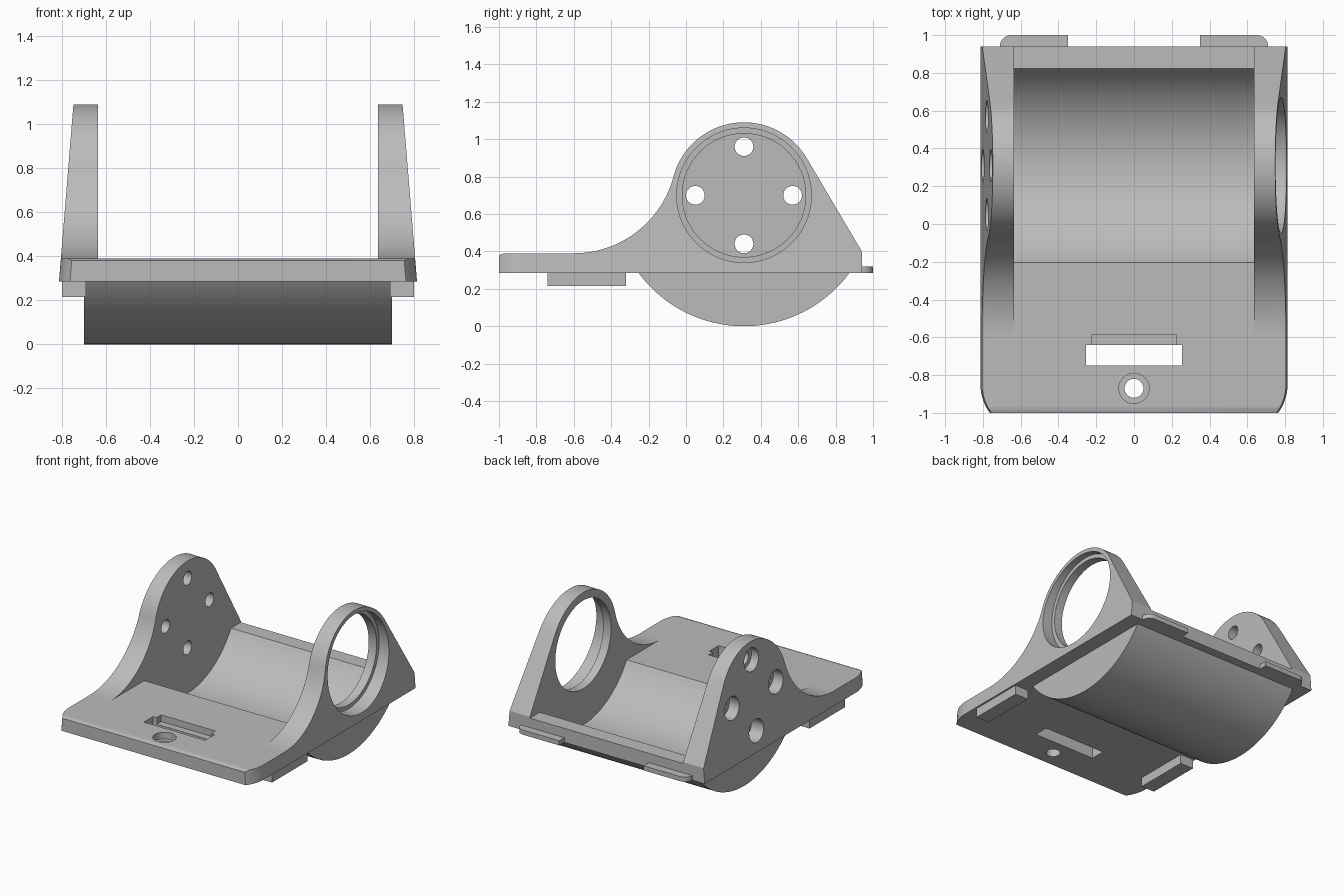
import bpy, bmesh, math

if "Cube" in bpy.data.objects:
    bpy.data.objects.remove(bpy.data.objects["Cube"], do_unlink=True)

grey = bpy.data.materials.new("light grey plastic")
grey.use_nodes = True
COLOUR = (0.5, 0.5, 0.5, 1)
grey.diffuse_color = COLOUR
grey.node_tree.nodes["Principled BSDF"].inputs["Base Color"].default_value = COLOUR

# Shared centre of the bearing, the cradle and the rounded cheeks (y, z)
CY, CZ = 0.31, 0.70
FLOOR, UNDER = 0.39, 0.285
INNER = 0.635


def arc(cx, cy, r, start, end, n=32):
    """Points on an arc, angles in degrees."""
    angles = [math.radians(start + (end - start) * i / n) for i in range(n + 1)]
    return [(cx + r * math.cos(a), cy + r * math.sin(a)) for a in angles]


def circle(cx, cy, r, n=64):
    return arc(cx, cy, r, 0, 360, n)[:-1]


def rect(a0, b0, a1, b1):
    return [(a0, b0), (a1, b0), (a1, b1), (a0, b1)]


def prism(name, points, axis, low, high):
    """Extrude a (y, z) outline along x, or an (x, y) outline along z."""
    bm = bmesh.new()

    def ring(d):
        return [bm.verts.new((d, p, q) if axis == "x" else (p, q, d)) for p, q in points]

    a, b = ring(low), ring(high)
    bm.faces.new(a)
    bm.faces.new(b)
    for i in range(len(a)):
        j = (i + 1) % len(a)
        bm.faces.new((a[i], a[j], b[j], b[i]))
    bmesh.ops.recalc_face_normals(bm, faces=bm.faces)
    mesh = bpy.data.meshes.new(name)
    bm.to_mesh(mesh)
    bm.free()
    mesh.materials.append(grey)
    obj = bpy.data.objects.new(name, mesh)
    bpy.context.collection.objects.link(obj)
    return obj


def activate(obj):
    bpy.ops.object.select_all(action="DESELECT")
    obj.select_set(True)
    bpy.context.view_layer.objects.active = obj


def combine(target, tool, operation="DIFFERENCE"):
    tool.hide_render = True
    mod = target.modifiers.new("combine", "BOOLEAN")
    mod.operation, mod.solver, mod.object = operation, "EXACT", tool
    activate(target)
    bpy.ops.object.modifier_apply(modifier=mod.name)
    bpy.data.objects.remove(tool, do_unlink=True)


def smooth(obj):
    activate(obj)
    bpy.ops.object.shade_smooth_by_angle(angle=math.radians(25))


# Side silhouette: flat front, concave sweep, round top, straight back slope
sweep = 0.5515
turn = math.degrees(math.atan2(CZ - FLOOR - sweep, CY + 0.6))
silhouette = [(-1, UNDER), (-1, 0.38), (-0.97, FLOOR)]
silhouette += arc(-0.6, FLOOR + sweep, sweep, -90, turn)
silhouette += arc(CY, CZ, 0.39, 180 + turn, 30.5, 40)[1:]
silhouette += [(0.94, 0.40), (0.94, UNDER)]
body = prism("cradle_body", silhouette, "x", -1, 1)

# Drafted outer walls with rounded front corners
right_edge = [(0.80, -1.1)] + arc(0.60, -0.85, 0.25, -36.87, 0, 12) + [(0.85, 1.1)]
outline = right_edge + [(-x, y) for x, y in reversed(right_edge)]
envelope = prism("envelope", outline, "z", 0.1, 1.3)
for v in envelope.data.vertices:
    v.co.x -= math.copysign(0.118 * (v.co.z - UNDER), v.co.x)
combine(body, envelope, "INTERSECT")

# Rounded belly below the plate
half = math.degrees(math.acos((CZ - 0.33) / 0.70))
belly = prism("belly", arc(CY, CZ, 0.70, -90 - half, -90 + half, 48), "x", -0.70, 0.70)
combine(body, belly, "UNION")

# Open space between the cheeks with the cylindrical trough
half = math.degrees(math.acos((CZ - FLOOR) / 0.60))
trough = [(-0.6, FLOOR)] + arc(CY, CZ, 0.60, -90 - half, -90 + half, 48)
trough += [(1.2, FLOOR), (1.2, 1.4), (-0.6, 1.4)]
combine(body, prism("trough", trough, "x", -INNER, INNER))

# Stepped bearing opening in the left cheek
combine(body, prism("bearing_hole", circle(CY, CZ, 0.33, 96), "x", 0.5, 1))
combine(body, prism("bearing_seat", circle(CY, CZ, 0.36, 96), "x", 0.70, 1))

# Four counterbored screw holes in the right cheek
for dy, dz in ((1, 0), (-1, 0), (0, 1), (0, -1)):
    y, z = CY + 0.26 * dy, CZ + 0.26 * dz
    combine(body, prism("screw_hole", circle(y, z, 0.05, 32), "x", -1, -0.5))
    combine(body, prism("screw_seat", circle(y, z, 0.085, 40), "x", -1, -0.70))

# Slot with a shallow ledge, and a counterbored hole in the front plate
combine(body, prism("slot", rect(-0.255, -0.75, 0.255, -0.64), "z", 0.1, 0.6))
combine(body, prism("ledge", rect(-0.225, -0.70, 0.225, -0.588), "z", 0.34, 0.6))
combine(body, prism("plate_hole", circle(0, -0.87, 0.05, 32), "z", 0.1, 0.6))
combine(body, prism("plate_hole_seat", circle(0, -0.87, 0.08, 40), "z", 0.34, 0.6))
smooth(body)

# Locating feet under the plate and rounded tabs on the back edge
for side, s in (("left", 1), ("right", -1)):
    prism(side + "_foot", rect(0.69 * s, -0.74, 0.80 * s, -0.32), "z", 0.215, UNDER)
    tab = [(0.35, 0.94), (0.71, 0.94)] + arc(0.65, 0.94, 0.06, 10, 90, 10) + [(0.35, 1.0)]
    smooth(prism(side + "_back_tab", [(x * s, y) for x, y in tab], "z", UNDER, 0.32))
